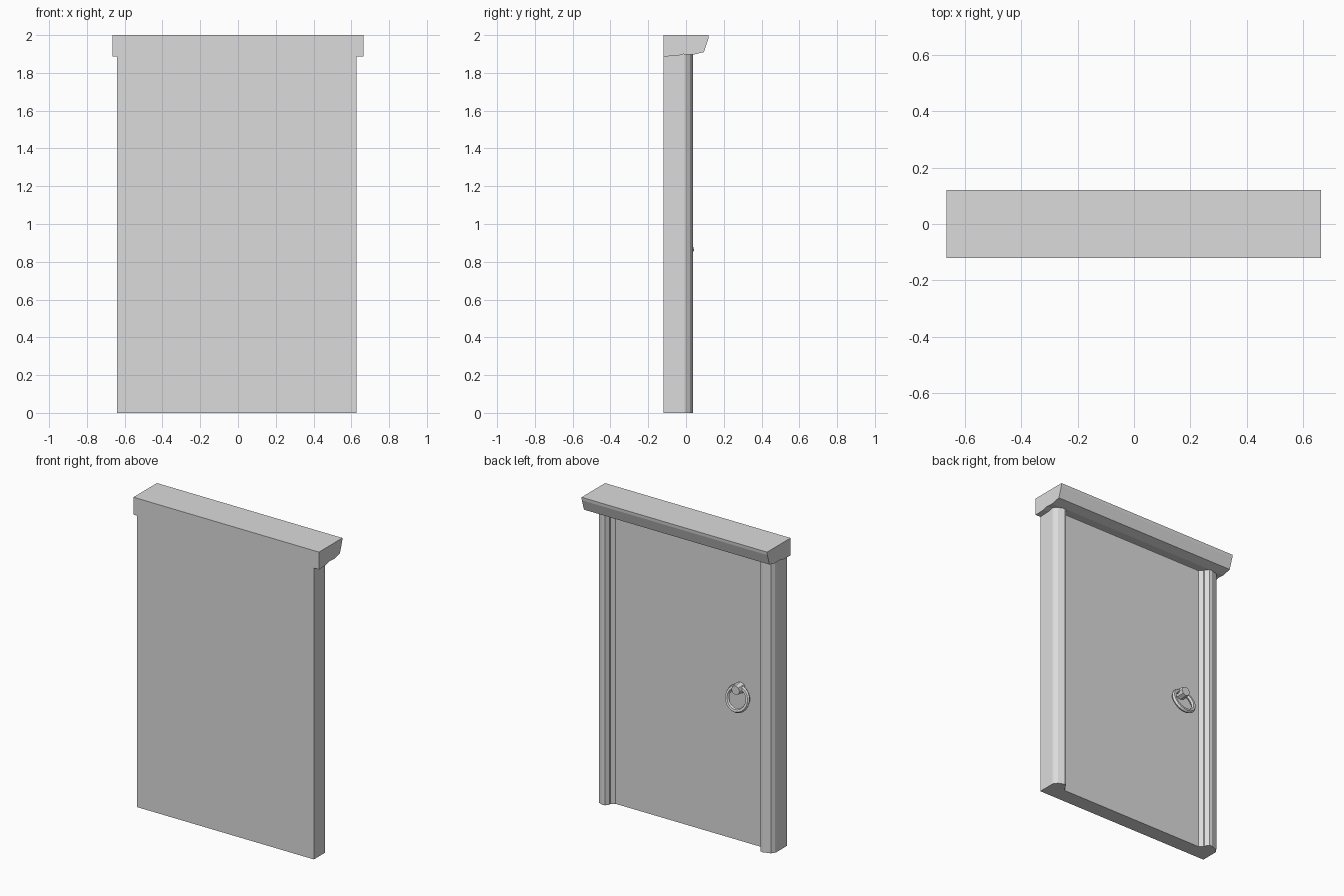
import bpy
import bmesh
import math
from mathutils import Matrix, Vector

cube = bpy.data.objects.get("Cube")
if cube:
    bpy.data.objects.remove(cube)

grey = bpy.data.materials.new("plain_grey")
grey.use_nodes = True
grey.diffuse_color = (0.71, 0.71, 0.71, 1)
grey.node_tree.nodes["Principled BSDF"].inputs["Base Color"].default_value = grey.diffuse_color


def finish(name, bm):
    bmesh.ops.recalc_face_normals(bm, faces=bm.faces[:])
    mesh = bpy.data.meshes.new(name)
    bm.to_mesh(mesh)
    bm.free()
    mesh.materials.append(grey)
    obj = bpy.data.objects.new(name, mesh)
    bpy.context.collection.objects.link(obj)
    return obj


def extrude(name, points, direction):
    """Closed outline pushed along a direction."""
    bm = bmesh.new()
    face = bm.faces.new([bm.verts.new(p) for p in points])
    grown = bmesh.ops.extrude_face_region(bm, geom=[face], use_keep_orig=True)
    moved = [v for v in grown["geom"] if isinstance(v, bmesh.types.BMVert)]
    bmesh.ops.translate(bm, verts=moved, vec=Vector(direction))
    return finish(name, bm)


# Door leaf, flush with the frame at the front and recessed at the back
FRONT, RECESS, INNER, HEAD = -0.12, -0.02, 0.519, 1.9
extrude("door_leaf",
        [(-INNER, FRONT, 0), (INNER, FRONT, 0), (INNER, RECESS, 0), (-INNER, RECESS, 0)],
        (0, 0, HEAD))

# Moulded side posts: rounded crown, small step, chamfer down to the door
for name, side, outer in (("left_post", 1, 0.628), ("right_post", -1, 0.64)):
    profile = [(INNER, FRONT), (outer, FRONT), (outer, -0.01), (outer - 0.002, -0.002),
               (outer - 0.018, 0.021), (0.575, 0.036), (0.558, 0.034), (0.541, 0.01),
               (0.541, -0.001), (INNER, RECESS)]
    extrude(name, [(side * x, y, 0) for x, y in profile], (0, 0, HEAD))

# Lintel with a sloped back edge and a shallow cove beneath
lintel = [(FRONT, 2), (FRONT, 1.887), (-0.045, 1.89), (-0.015, 1.899), (0.035, 1.896),
          (0.095, 1.91), (0.118, 1.98), (0.12, 2)]
extrude("lintel", [(-0.665, y, z) for y, z in lintel], (1.329, 0, 0))

# Faceted knob that holds the ring
HANDLE_X = -0.377
bm = bmesh.new()
bmesh.ops.create_cone(bm, cap_ends=True, segments=8, radius1=0.036, radius2=0.03,
                      depth=0.055,
                      matrix=Matrix.Translation((HANDLE_X, 0.005, 0.994))
                      @ Matrix.Rotation(-math.pi / 2, 4, "X"))
finish("handle_mount", bm)

# Pull ring leaning out at the bottom
bpy.ops.mesh.primitive_torus_add(major_segments=20, minor_segments=6,
                                 major_radius=0.073, minor_radius=0.014,
                                 location=(HANDLE_X, 0.012, 0.934),
                                 rotation=(math.radians(90 + 14), 0, 0))
ring = bpy.context.object
ring.name = "pull_ring"
ring.data.materials.append(grey)
